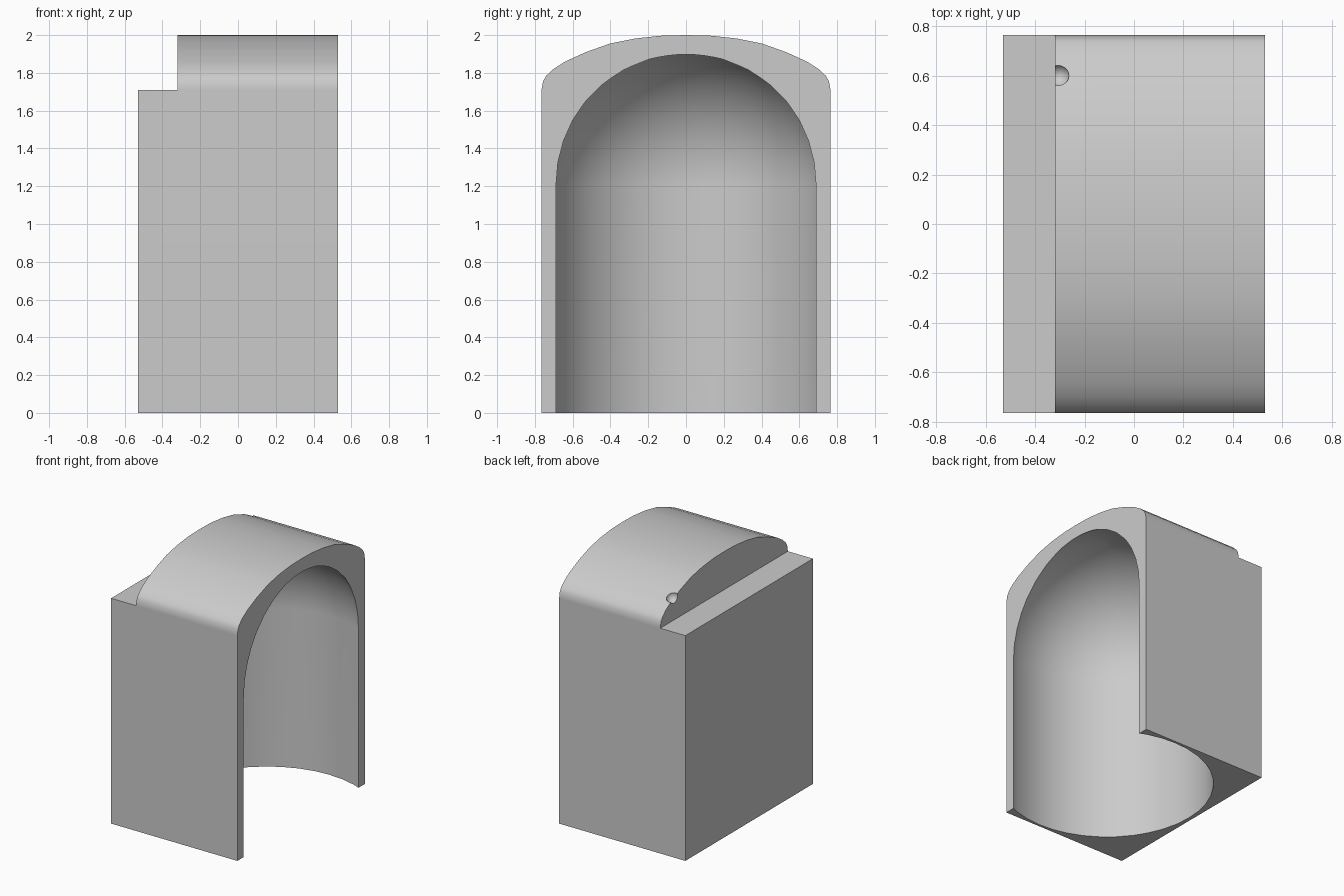
import bpy
import bmesh
from math import sin, cos, pi, radians

if "Cube" in bpy.data.objects:
    bpy.data.objects.remove(bpy.data.objects["Cube"], do_unlink=True)

FRONT, STEP_X, BACK = 0.53, -0.32, -0.53    # open side, step, closed side
HALF_WIDTH, SHOULDER = 0.765, 1.71
RADIUS, SPRING, AXIS_X = 0.747, 1.21, 0.245    # round hollow

grey = bpy.data.materials.new("plain grey")
grey.use_nodes = True
grey.diffuse_color = (0.6, 0.6, 0.6, 1)
grey.node_tree.nodes["Principled BSDF"].inputs["Base Color"].default_value = grey.diffuse_color


def loft(name, rings):
    """Closed solid through rings with equal point counts."""
    bm = bmesh.new()
    loops = [[bm.verts.new(p) for p in ring] for ring in rings]
    n = len(loops[0])
    for a, b in zip(loops, loops[1:]):
        for i in range(n):
            j = (i + 1) % n
            bm.faces.new((a[i], a[j], b[j], b[i]))
    bm.faces.new(loops[0])
    bm.faces.new(loops[-1])
    bmesh.ops.remove_doubles(bm, verts=bm.verts, dist=1e-5)
    bmesh.ops.recalc_face_normals(bm, faces=bm.faces)
    mesh = bpy.data.meshes.new(name)
    bm.to_mesh(mesh)
    bm.free()
    mesh.materials.append(grey)
    obj = bpy.data.objects.new(name, mesh)
    bpy.context.collection.objects.link(obj)
    return obj


def cut(target, cutter):
    mod = target.modifiers.new("cut", "BOOLEAN")
    mod.operation, mod.solver, mod.object = "DIFFERENCE", "EXACT", cutter
    bpy.context.view_layer.objects.active = target
    bpy.ops.object.modifier_apply(modifier=mod.name)
    bpy.data.objects.remove(cutter, do_unlink=True)


# Shell: straight walls under a low rounded roof
half_roof = [(HALF_WIDTH, SHOULDER), (0.757, 1.755), (0.74, 1.785), (0.7, 1.822), (0.64, 1.86),
             (0.53, 1.91), (0.4, 1.956), (0.27, 1.982), (0.13, 1.997)]
profile = [(HALF_WIDTH, 0)] + half_roof + [(0, 2)]
profile += [(-y, z) for y, z in reversed(half_roof)] + [(-HALF_WIDTH, 0)]
shell = loft("arched_shell", [[(x, y, z) for y, z in profile] for x in (BACK, FRONT)])

# Flat ledge along the closed side
cut(shell, loft("ledge_cutter", [[(x, y, z) for x, y in
    ((-1, -1), (STEP_X, -1), (STEP_X, 1), (-1, 1))] for z in (SHOULDER, 3)]))


# Round hollow with a domed ceiling, sliced open by the front
def hollow_ring(r, z):
    return [(AXIS_X + r * cos(pi * i / 20), r * sin(pi * i / 20), z) for i in range(40)]


rings = [hollow_ring(RADIUS, -0.2)]
for k in range(11):
    t = pi / 2 * k / 10
    r = RADIUS * cos(t) if k < 10 else 0.001
    rings.append(hollow_ring(r, SPRING + RADIUS * sin(t)))
cut(shell, loft("hollow_cutter", rings))

# Small round dent on the roof edge
bpy.ops.mesh.primitive_uv_sphere_add(segments=24, ring_count=12, radius=0.045,
                                     location=(-0.308, 0.602, 1.88))
dent = bpy.context.object
dent.data.materials.append(grey)
cut(shell, dent)

bpy.ops.object.select_all(action="DESELECT")
shell.select_set(True)
bpy.context.view_layer.objects.active = shell
bpy.ops.object.shade_smooth_by_angle(angle=radians(30))
# Keep the broad walls evenly shaded
shell.modifiers.new("even_walls", "WEIGHTED_NORMAL").keep_sharp = True
